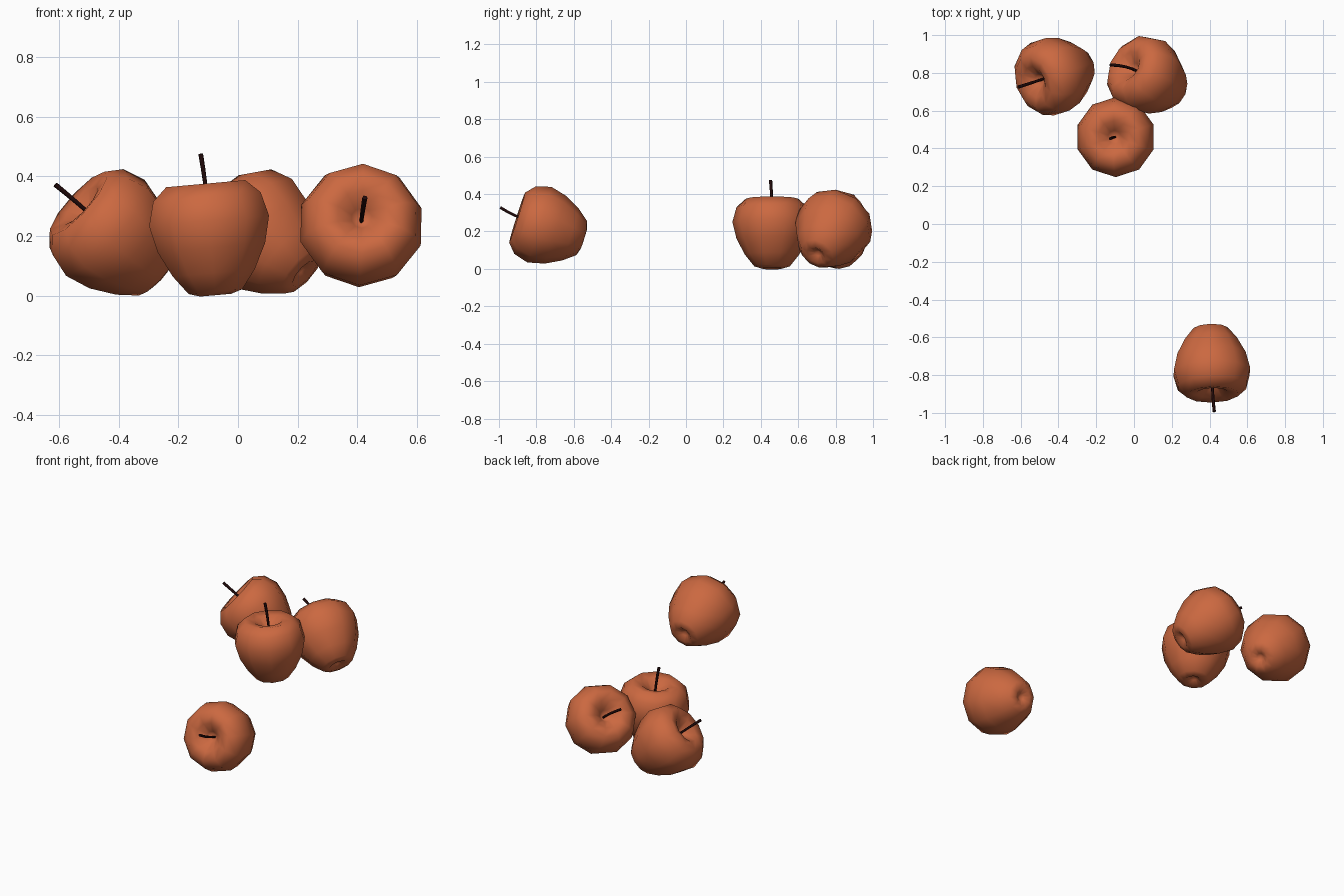
import bpy
import bmesh
import math
from mathutils import Vector

if "Cube" in bpy.data.objects:
    bpy.data.objects.remove(bpy.data.objects["Cube"], do_unlink=True)


def make_material(name, color):
    mat = bpy.data.materials.new(name)
    mat.use_nodes = True
    mat.diffuse_color = color
    mat.node_tree.nodes["Principled BSDF"].inputs["Base Color"].default_value = color
    return mat


skin = make_material("apple_red_orange", (0.60, 0.14, 0.052, 1))
bark = make_material("stem_dark_brown", (0.016, 0.003, 0.003, 1))

SIDES = 10
# Half outline of the fruit, from the bottom hollow to the stem hollow (radius, height)
PROFILE = [(0, .035), (.022, .022), (.055, .0), (.095, .012), (.145, .075),
           (.19, .16), (.212, .25), (.19, .33), (.14, .375), (.085, .365),
           (.035, .325), (0, .285)]


def lathe(bm, profile):
    """Revolve a closed-ended profile around z."""
    rings = []
    for r, z in profile:
        if r == 0:
            rings.append([bm.verts.new((0, 0, z))] * SIDES)
        else:
            angles = [math.tau * (i + .5) / SIDES for i in range(SIDES)]
            rings.append([bm.verts.new((r * math.cos(a), r * math.sin(a), z)) for a in angles])
    for low, high in zip(rings, rings[1:]):
        for i in range(SIDES):
            j = (i + 1) % SIDES
            corners = [low[i], low[j], high[j], high[i]]
            bm.faces.new(list(dict.fromkeys(corners)))


def make_stem(name, base, axis, tip):
    """Bent tapered twig from the hollow to its tip."""
    bend = base + axis * (tip - base).length * .5
    curve = bpy.data.curves.new(name, "CURVE")
    curve.dimensions = "3D"
    curve.bevel_depth = .008
    curve.bevel_resolution = 1
    curve.use_fill_caps = True
    spline = curve.splines.new("POLY")
    spline.points.add(4)
    for i, point in enumerate(spline.points):
        t = i / 4
        p = base * (1 - t) ** 2 + bend * 2 * t * (1 - t) + tip * t * t
        point.co = (*p, 1)
        point.radius = .8 + .3 * t
    curve.materials.append(bark)
    bpy.context.collection.objects.link(bpy.data.objects.new(name, curve))


def make_apple(name, centre, axis, tip):
    axis = Vector(axis).normalized()
    turn = Vector((0, 0, 1)).rotation_difference(axis)
    bm = bmesh.new()
    lathe(bm, PROFILE)
    for v in bm.verts:
        v.co = turn @ v.co
    # Centre the tilted fruit on its resting place
    low = Vector([min(v.co[k] for v in bm.verts) for k in range(3)])
    high = Vector([max(v.co[k] for v in bm.verts) for k in range(3)])
    shift = Vector(centre) - (low + high) / 2
    bmesh.ops.translate(bm, verts=bm.verts, vec=shift)
    bmesh.ops.recalc_face_normals(bm, faces=bm.faces)
    for f in bm.faces:
        f.smooth = True
    mesh = bpy.data.meshes.new(name)
    bm.to_mesh(mesh)
    bm.free()
    mesh.materials.append(skin)
    bpy.context.collection.objects.link(bpy.data.objects.new(name, mesh))
    make_stem(name + "_stem", shift + axis * PROFILE[-1][1], axis, Vector(tip))


# Three fruits in a group and one lying apart
make_apple("upright_apple", (-.097, .46, .192), (-.09, 0, 1), (-.125, .452, .475))
make_apple("right_back_apple", (-.42, .78, .212), (-.72, -.24, .65), (-.612, .725, .372))
make_apple("left_back_apple", (.07, .79, .215), (-.69, .38, .61), (-.125, .842, .355))
make_apple("front_apple", (.412, -.737, .235), (.03, -.94, .3), (.425, -.993, .328))
